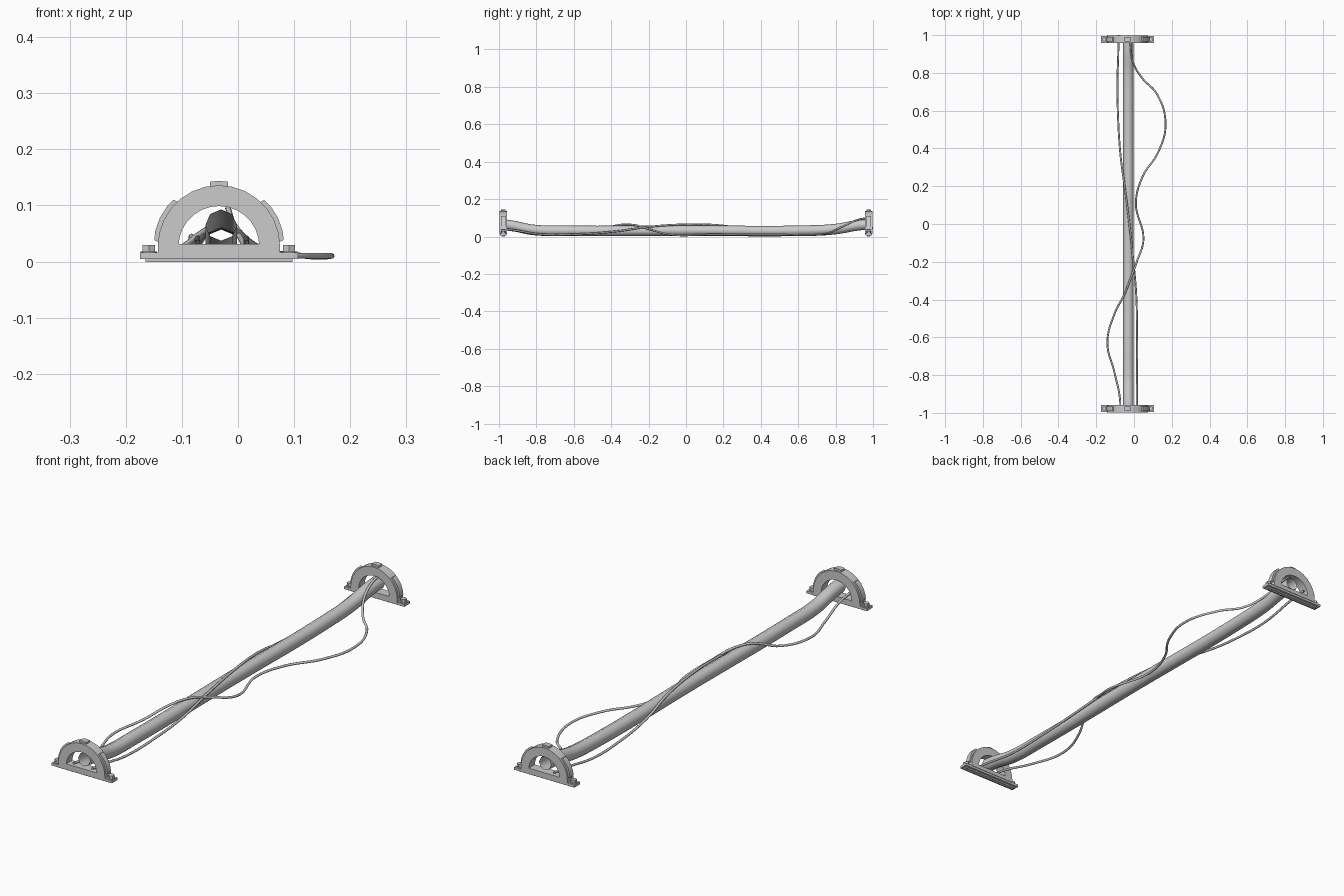
import bpy, bmesh
from math import sin, cos, pi, radians
from mathutils import Matrix

if "Cube" in bpy.data.objects:
    bpy.data.objects.remove(bpy.data.objects["Cube"])

CX = -0.034   # centre line of brackets


def finish(bm, name, smooth=True):
    bmesh.ops.recalc_face_normals(bm, faces=bm.faces[:])
    me = bpy.data.meshes.new(name)
    bm.to_mesh(me)
    bm.free()
    ob = bpy.data.objects.new(name, me)
    bpy.context.collection.objects.link(ob)
    if smooth:
        bpy.context.view_layer.objects.active = ob
        ob.select_set(True)
        bpy.ops.object.shade_smooth_by_angle(angle=radians(35))
        ob.select_set(False)
    return ob


def box(bm, x0, x1, y0, y1, z0, z1):
    m = Matrix.Translation(((x0 + x1) / 2, (y0 + y1) / 2, (z0 + z1) / 2))
    m = m @ Matrix.Diagonal((x1 - x0, y1 - y0, z1 - z0, 1))
    return bmesh.ops.create_cube(bm, size=1, matrix=m)["verts"]


def recess(bm, faces, rim, depth):
    bmesh.ops.inset_region(bm, faces=faces, thickness=rim, use_even_offset=True)
    r = bmesh.ops.extrude_face_region(bm, geom=faces)
    n = {}
    for g in r["geom"]:
        if isinstance(g, bmesh.types.BMVert):
            n[g] = g.normal.copy()
    ns = sum((f.normal for f in faces), faces[0].normal * 0).normalized()
    for v in n:
        v.co -= ns * depth
    bmesh.ops.delete(bm, geom=faces, context="FACES_ONLY")


def arch(yc, name):
    # half ring with recessed panels on its outer rim
    bm = bmesh.new()
    n, h, zc = 14, 0.02, 0.027
    rows = []
    for i in range(n + 1):
        a = pi * i / n
        rows.append([bm.verts.new((CX + r * cos(a), y, zc + r * sin(a)))
                     for r, y in ((0.109, yc - h), (0.109, yc + h), (0.072, yc + h), (0.072, yc - h))])
    outer = []
    for i in range(n):
        for k in range(4):
            f = bm.faces.new([rows[i][k], rows[i][(k + 1) % 4], rows[i + 1][(k + 1) % 4], rows[i + 1][k]])
            if k == 0:
                outer.append(f)
    bm.faces.new(rows[0])
    bm.faces.new(rows[-1])
    bmesh.ops.recalc_face_normals(bm, faces=bm.faces[:])
    bm.normal_update()
    for lo, hi in ((0, 4), (6, 8), (10, 14)):
        recess(bm, outer[lo:hi], 0.008, 0.008)
    finish(bm, name)


def foot(yc, name):
    # flat foot plate with hollow underside, and the sill inside the arch
    bm = bmesh.new()
    box(bm, CX - 0.141, CX + 0.141, yc - 0.018, yc + 0.018, 0.005, 0.016)
    bm.normal_update()
    bottom = [f for f in bm.faces if f.normal.z < -0.9]
    recess(bm, bottom, 0.01, 0.006)
    box(bm, CX - 0.109, CX + 0.109, yc - 0.02, yc + 0.02, 0.014, 0.031)
    finish(bm, name, False)


def bolt(x, yc, name):
    bm = bmesh.new()
    for r, z0, z1, n in ((0.015, 0.015, 0.018, 16), (0.0125, 0.018, 0.030, 6)):
        bmesh.ops.create_cone(bm, cap_ends=True, segments=n, radius1=r, radius2=r, depth=z1 - z0,
                              matrix=Matrix.Translation((x, yc, (z0 + z1) / 2)))
    finish(bm, name)


def tube(name, pts, radius, res):
    # open-ended tube along a smooth path
    cu = bpy.data.curves.new(name, "CURVE")
    cu.dimensions = "3D"
    cu.bevel_depth = radius
    cu.bevel_resolution = 2
    cu.resolution_u = res
    sp = cu.splines.new("BEZIER")
    sp.bezier_points.add(len(pts) - 1)
    for b, p in zip(sp.bezier_points, pts):
        b.co = p
        b.handle_left_type = b.handle_right_type = "AUTO"
    ob = bpy.data.objects.new(name, cu)
    bpy.context.collection.objects.link(ob)
    bpy.context.view_layer.objects.active = ob
    ob.select_set(True)
    bpy.ops.object.convert(target="MESH")
    bpy.ops.object.shade_smooth_by_angle(angle=radians(60))
    ob.select_set(False)


# brackets at both ends
for yc, end in ((-0.977, "front"), (0.977, "back")):
    arch(yc, end + "_arch")
    foot(yc, end + "_foot")
    for x, side in ((-0.125, "left"), (0.125, "right")):
        bolt(CX + x, yc, f"{end}_{side}_bolt")

# thick cable
tube("main_cable", [(-0.03, -0.985, 0.065), (-0.03, -0.93, 0.058), (-0.03, -0.82, 0.036),
                    (-0.03, -0.65, 0.031), (-0.03, 0, 0.032), (-0.03, 0.65, 0.032),
                    (-0.03, 0.8, 0.040), (-0.03, 0.92, 0.060), (-0.03, 0.985, 0.065)], 0.028, 8)

# loose wire snaking on both sides
tube("loose_wire", [(-0.072, -0.995, 0.042), (-0.075, -0.92, 0.032), (-0.105, -0.78, 0.011),
                    (-0.141, -0.63, 0.010), (-0.105, -0.48, 0.022), (-0.05, -0.37, 0.060),
                    (-0.015, -0.28, 0.062), (0.015, -0.2, 0.040), (0.05, -0.08, 0.010),
                    (0.01, 0.11, 0.010), (0.045, 0.25, 0.010), (0.128, 0.38, 0.010),
                    (0.167, 0.53, 0.010), (0.12, 0.69, 0.010), (0.045, 0.77, 0.022),
                    (-0.003, 0.85, 0.060), (-0.017, 0.93, 0.093), (-0.018, 0.985, 0.097)], 0.005, 8)

# tighter wire crossing over the cable
tube("crossing_wire", [(0.015, -0.995, 0.042), (0.015, -0.92, 0.034), (0.016, -0.78, 0.012),
                       (0.016, -0.58, 0.012), (0.012, -0.38, 0.027), (-0.003, -0.2, 0.052),
                       (-0.027, 0.02, 0.065), (-0.05, 0.2, 0.058), (-0.072, 0.37, 0.028),
                       (-0.085, 0.58, 0.011), (-0.088, 0.75, 0.012), (-0.083, 0.92, 0.037),
                       (-0.083, 1.0, 0.045)], 0.005, 8)
